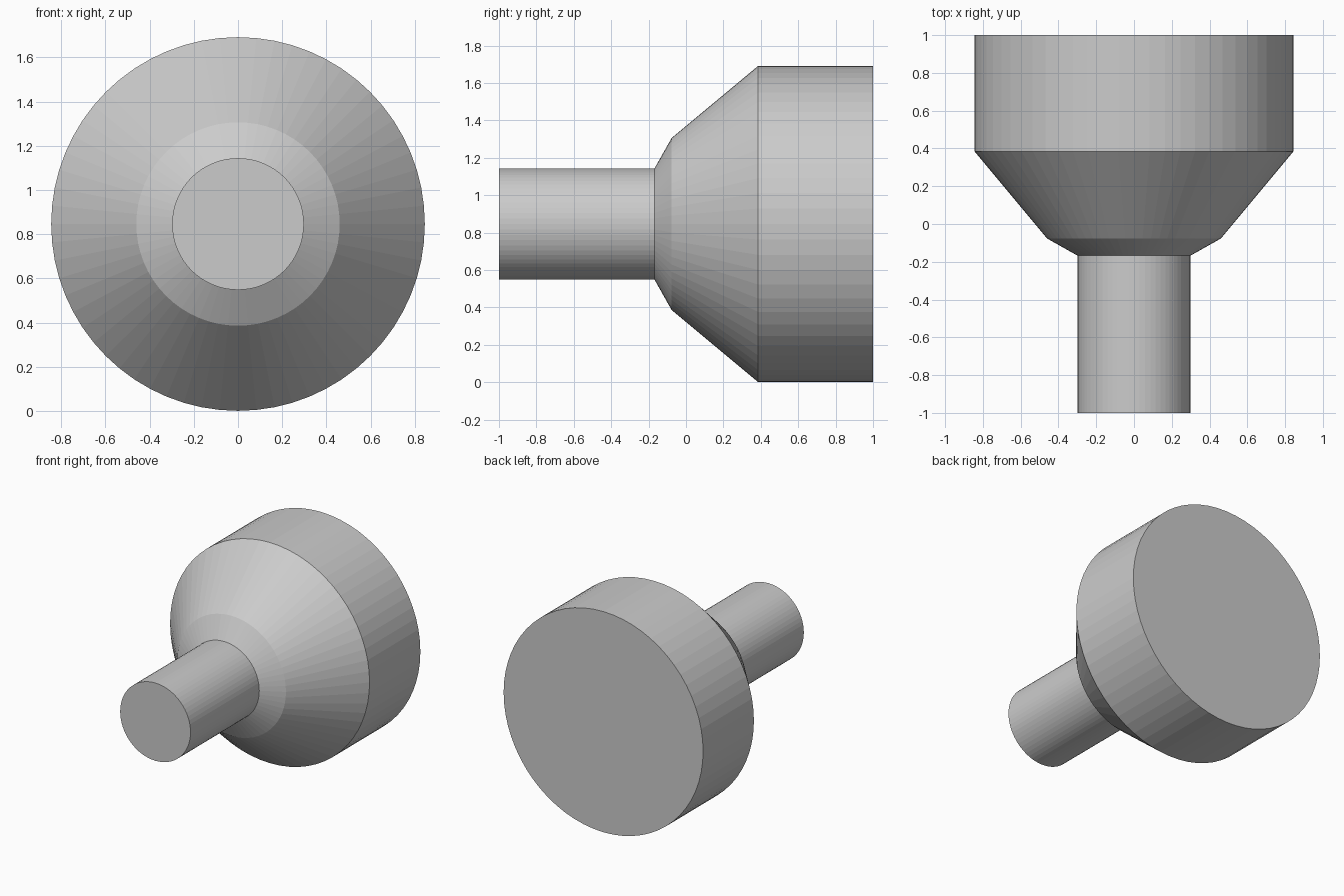
import bpy, bmesh
from math import cos, sin, tau

if "Cube" in bpy.data.objects:
    bpy.data.objects.remove(bpy.data.objects["Cube"])

SIDES = 64
AXIS_Z = 0.846


def lathe_y(name, profile):
    """Closed solid turned about a horizontal axis along y; profile is (y, radius)."""
    bm = bmesh.new()
    rings = [[bm.verts.new((r * cos(tau * i / SIDES), y, AXIS_Z + r * sin(tau * i / SIDES)))
              for i in range(SIDES)] for y, r in profile]
    for a, b in zip(rings, rings[1:]):
        for i in range(SIDES):
            j = (i + 1) % SIDES
            bm.faces.new((a[i], a[j], b[j], b[i]))
    bm.faces.new(rings[0])
    bm.faces.new(rings[-1])
    bmesh.ops.recalc_face_normals(bm, faces=bm.faces)
    mesh = bpy.data.meshes.new(name)
    bm.to_mesh(mesh)
    bm.free()
    obj = bpy.data.objects.new(name, mesh)
    bpy.context.collection.objects.link(obj)
    return obj


# Stem, collar, flared cone and wide drum as one turned body
lathe_y("stepped_turned_body", [
    (-1.0, 0.298),
    (-0.168, 0.298),
    (-0.077, 0.46),
    (0.385, 0.845),
    (1.0, 0.845),
])
